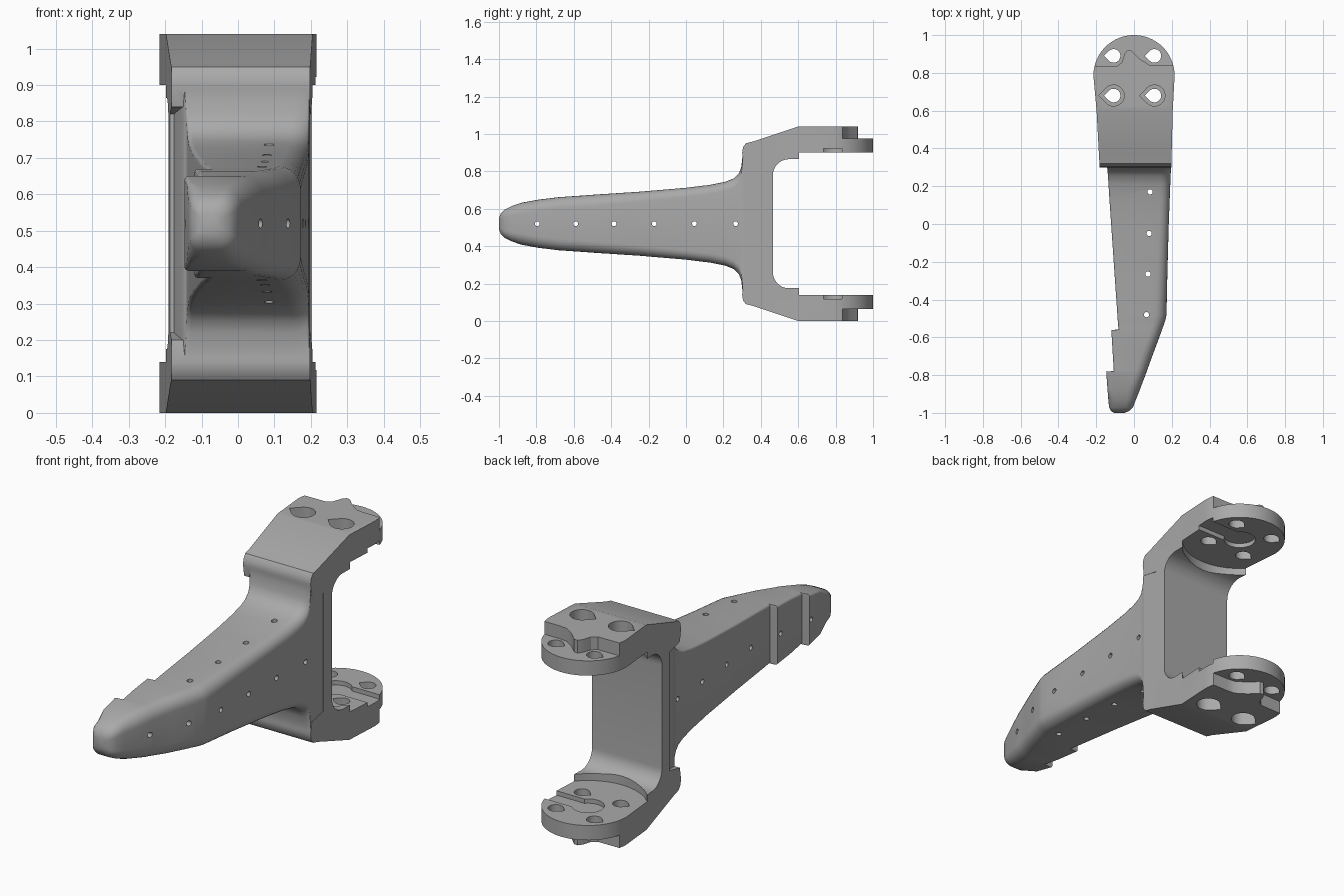
import bpy, bmesh, math

if "Cube" in bpy.data.objects:
    bpy.data.objects.remove(bpy.data.objects["Cube"])

MID = 0.52          # height of the mirror plane
DISC_Y = 0.785      # centre of the round mounting ends
R = 0.215

gray = bpy.data.materials.new("gray plastic")
gray.diffuse_color = (0.40, 0.40, 0.40, 1)
gray.use_nodes = True
gray.node_tree.nodes["Principled BSDF"].inputs["Base Color"].default_value = gray.diffuse_color


def make(name, bm):
    bmesh.ops.recalc_face_normals(bm, faces=bm.faces)
    me = bpy.data.meshes.new(name)
    bm.to_mesh(me)
    bm.free()
    me.materials.append(gray)
    ob = bpy.data.objects.new(name, me)
    bpy.context.collection.objects.link(ob)
    return ob


def prism(name, pts, a, b, axis="z"):
    """Extrude a closed outline from a to b along z (x,y points) or x (y,z points)."""
    bm = bmesh.new()
    put = (lambda p, t: (p[0], p[1], t)) if axis == "z" else (lambda p, t: (t, p[0], p[1]))
    lo = [bm.verts.new(put(p, a)) for p in pts]
    hi = [bm.verts.new(put(p, b)) for p in pts]
    bm.faces.new(lo)
    bm.faces.new(hi)
    n = len(pts)
    for i in range(n):
        bm.faces.new((lo[i], lo[(i + 1) % n], hi[(i + 1) % n], hi[i]))
    return make(name, bm)


def arc(cx, cy, r, a0, a1, n):
    return [(cx + r * math.cos(math.radians(a0 + (a1 - a0) * i / n)),
             cy + r * math.sin(math.radians(a0 + (a1 - a0) * i / n))) for i in range(n + 1)]


def combine(target, tool, op):
    mod = target.modifiers.new(op, "BOOLEAN")
    mod.operation, mod.solver, mod.object = op, "EXACT", tool
    bpy.context.view_layer.objects.active = target
    bpy.ops.object.modifier_apply(modifier=mod.name)
    bpy.data.objects.remove(tool)


def cut_both(target, name, pts, z0, z1):
    """Cut a vertical prism and its mirror image below the middle plane."""
    for a, b in ((z0, z1), (2 * MID - z1, 2 * MID - z0)):
        combine(target, prism(name, pts, a, b), "DIFFERENCE")


def teardrop(x, y, r):
    return arc(x, y, r, -135, 135, 20) + [(x - 1.41 * r, y)]


# Fork: side outline of the upper half, mirrored to a C shape
upper = [(0.40, 0.82), (0.31, 0.84), (0.30, 0.90), (0.305, 0.93), (0.32, 0.95), (0.36, 0.96),
         (0.60, 1.04), (1.1, 1.04), (1.1, 0.865), (0.55, 0.865)]
upper += arc(0.55, 0.78, 0.085, 96, 180, 8)
side = upper + [(y, 2 * MID - z) for y, z in reversed(upper)]
body = prism("fork_handle", side, -0.4, 0.4, "x")
plan = [(-0.18, 0.25), (-0.183, 0.32), (-0.198, 0.6)] + arc(0, DISC_Y, R, 180, 0, 40) + \
       [(0.205, 0.6), (0.198, 0.32), (0.196, 0.25)]
combine(body, prism("plan_cutter", plan, -0.5, 1.5), "INTERSECT")

# Tapered grip: rounded sections (y, half height, left x, right x, right corner radius)
stations = [
    (-1.0, 0.03, -0.105, -0.05, 0.02), (-0.99, 0.055, -0.122, -0.025, 0.03),
    (-0.97, 0.075, -0.132, -0.005, 0.04), (-0.93, 0.095, -0.136, 0.01, 0.05),
    (-0.88, 0.112, -0.14, 0.03, 0.06), (-0.782, 0.13, -0.147, 0.067, 0.06),
    (-0.778, 0.13, -0.107, 0.068, 0.06), (-0.68, 0.142, -0.113, 0.104, 0.06),
    (-0.562, 0.15, -0.12, 0.148, 0.06), (-0.558, 0.15, -0.082, 0.149, 0.06),
    (-0.51, 0.154, -0.086, 0.166, 0.06), (-0.48, 0.156, -0.088, 0.172, 0.06),
    (-0.25, 0.171, -0.104, 0.177, 0.055), (0.0, 0.192, -0.121, 0.184, 0.05),
    (0.13, 0.208, -0.13, 0.189, 0.05), (0.21, 0.224, -0.135, 0.192, 0.05),
    (0.255, 0.242, -0.138, 0.194, 0.05), (0.282, 0.268, -0.14, 0.195, 0.05),
    (0.295, 0.30, -0.142, 0.195, 0.045), (0.30, 0.34, -0.144, 0.195, 0.04),
    (0.305, 0.40, -0.148, 0.196, 0.03), (0.32, 0.42, -0.155, 0.196, 0.025),
    (0.44, 0.42, -0.187, 0.199, 0.015)]
bm = bmesh.new()
rings = []
for y, h, xl, xr, r in stations:
    rl = 0.012 if y > -0.9 else 0.4 * h
    rl, r = min(rl, 0.45 * (xr - xl)), min(r, 0.5 * (xr - xl), 0.9 * h)
    ring = arc(xr - r, h - r, r, 0, 90, 6) + arc(xl + rl, h - rl, rl, 90, 180, 4) + \
        arc(xl + rl, rl - h, rl, 180, 270, 4) + arc(xr - r, r - h, r, 270, 360, 6)
    rings.append([bm.verts.new((x, y, MID + z)) for x, z in ring])
for a, b in zip(rings, rings[1:]):
    for i in range(len(a)):
        j = (i + 1) % len(a)
        bm.faces.new((a[i], a[j], b[j], b[i]))
bm.faces.new(rings[0])
bm.faces.new(rings[-1])
combine(body, make("grip", bm), "UNION")

# Round seat inside each fork arm, leaving a curved ridge
cut_both(body, "seat_cutter", arc(0, DISC_Y, 0.275, 0, 351, 39), 0.80, 0.90)
# Thin outer step around the hub pad
pad = [(-0.4, 0.83), (-0.09, 0.835), (-0.065, 0.855), (-0.05, 0.9), (-0.035, 0.92), (-0.015, 0.918),
       (0.03, 0.875), (0.08, 0.842), (0.12, 0.838), (0.4, 0.838), (0.4, 1.2), (-0.4, 1.2)]
cut_both(body, "step_cutter", pad, 0.975, 1.2)
# Central key recess with a slot open to the right
slot = arc(0, DISC_Y, 0.075, 42, 318, 20) + [(0.4, 0.735), (0.4, 0.835)]
cut_both(body, "slot_cutter", slot, 0.88, 0.922)
# Screw holes through the discs, counterbored in the pads
for sx in (-1, 1):
    for sy in (-1, 1):
        x, y = 0.108 * sx, DISC_Y + 0.105 * sy
        cut_both(body, "screw_cutter", teardrop(x, y, 0.036), 0.85, 1.2)
        if sy < 0:
            cut_both(body, "bore_cutter", teardrop(x, y, 0.056), 0.96, 1.2)

# Small pin holes across and down through the grip
for y in (-0.795, -0.59, -0.385, -0.17, 0.045, 0.265):
    combine(body, prism("pin_cutter", arc(y, MID, 0.013, 0, 330, 11), -0.4, 0.4, "x"), "DIFFERENCE")
for x, y in ((0.085, 0.17), (0.08, -0.05), (0.074, -0.265), (0.066, -0.48)):
    combine(body, prism("pin_cutter", arc(x, y, 0.014, 0, 330, 11), 0.0, 1.0), "DIFFERENCE")

bpy.ops.object.select_all(action="DESELECT")
body.select_set(True)
bpy.context.view_layer.objects.active = body
bpy.ops.object.shade_smooth_by_angle(angle=math.radians(32))
